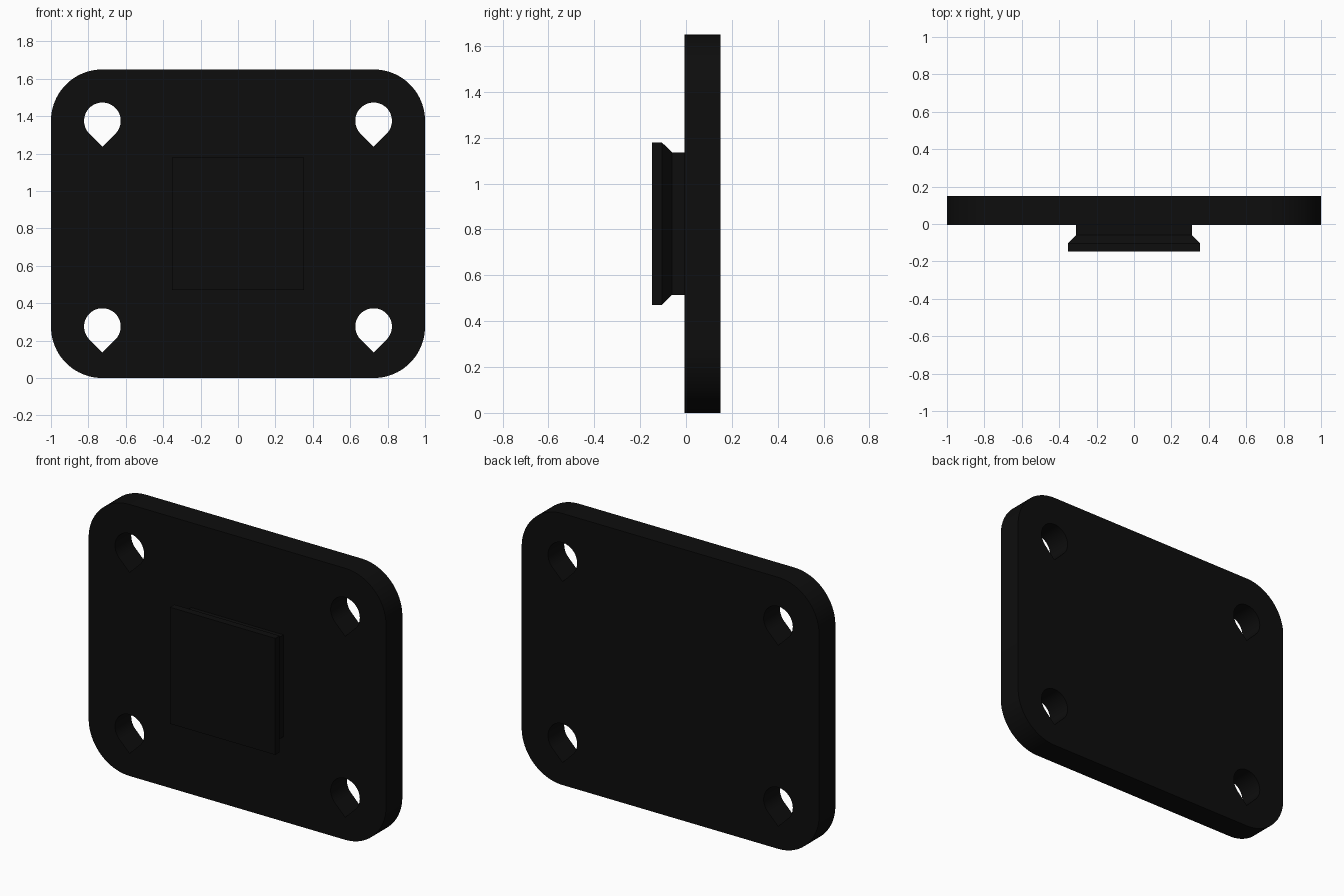
import bpy, bmesh
from math import sin, cos, pi, radians
from mathutils import Matrix

if "Cube" in bpy.data.objects:
    bpy.data.objects.remove(bpy.data.objects["Cube"])

W, H, R = 1.0, 1.65, 0.275          # half width, height, corner radius
HOLE = 0.098
FRONT, BACK = -0.006, 0.15          # plate faces in y
HOLE_X, HOLE_Z = W - R, (R, H - R)

black = bpy.data.materials.new("black_plastic")
black.diffuse_color = (0.004, 0.004, 0.004, 1)
black.use_nodes = True
black.node_tree.nodes["Principled BSDF"].inputs["Base Color"].default_value = black.diffuse_color


def arc(cx, cz, r, a0, a1, n):
    return [(cx + r * cos(radians(a0 + (a1 - a0) * i / n)),
             cz + r * sin(radians(a0 + (a1 - a0) * i / n))) for i in range(n + 1)]


def finish(obj):
    obj.data.materials.append(black)
    bpy.ops.object.select_all(action='DESELECT')
    obj.select_set(True)
    bpy.context.view_layer.objects.active = obj
    bpy.ops.object.shade_smooth_by_angle(angle=radians(30))


# Plate outline with four teardrop holes, filled and extruded
outline = []
for cx, cz, a in ((W - R, H - R, 0), (R - W, H - R, 90), (R - W, R, 180), (W - R, R, 270)):
    outline += arc(cx, cz, R, a, a + 90, 20)
loops = [outline]
for x in (-HOLE_X, HOLE_X):
    for z in HOLE_Z:
        loops.append(arc(x, z, HOLE, -45, 225, 42) + [(x, z - HOLE * 2 ** 0.5)])

curve = bpy.data.curves.new("plate_profile", 'CURVE')
curve.dimensions = '2D'
curve.fill_mode = 'BOTH'
curve.extrude = (BACK - FRONT) / 2
for loop in loops:
    s = curve.splines.new('POLY')
    s.points.add(len(loop) - 1)
    for p, (x, z) in zip(s.points, loop):
        p.co = (x, z, 0, 1)
    s.use_cyclic_u = True
plate = bpy.data.objects.new("mounting_plate", curve)
bpy.context.collection.objects.link(plate)
bpy.context.view_layer.objects.active = plate
plate.select_set(True)
bpy.ops.object.convert(target='MESH')
plate = bpy.context.object
plate.name = "mounting_plate"
plate.data.transform(Matrix.Translation((0, (FRONT + BACK) / 2, 0)) @ Matrix.Rotation(pi / 2, 4, 'X'))
bm = bmesh.new()
bm.from_mesh(plate.data)
bmesh.ops.remove_doubles(bm, verts=bm.verts, dist=1e-5)
bmesh.ops.recalc_face_normals(bm, faces=bm.faces)
bm.to_mesh(plate.data)
bm.free()
plate.data.materials.clear()
finish(plate)

# Square dovetail boss on the front: neck, flare, lip
bm = bmesh.new()
rings = []
for y, h in ((FRONT, 0.31), (-0.06, 0.31), (-0.105, 0.354), (-0.148, 0.354)):
    rings.append([bm.verts.new((sx * h, y, H / 2 + sz * h))
                  for sx, sz in ((-1, -1), (1, -1), (1, 1), (-1, 1))])
for a, b in zip(rings, rings[1:]):
    for i in range(4):
        j = (i + 1) % 4
        bm.faces.new((a[i], a[j], b[j], b[i]))
bm.faces.new(rings[0])
bm.faces.new(rings[-1])
bmesh.ops.recalc_face_normals(bm, faces=bm.faces)
mesh = bpy.data.meshes.new("dovetail_boss")
bm.to_mesh(mesh)
bm.free()
boss = bpy.data.objects.new("dovetail_boss", mesh)
bpy.context.collection.objects.link(boss)
finish(boss)
